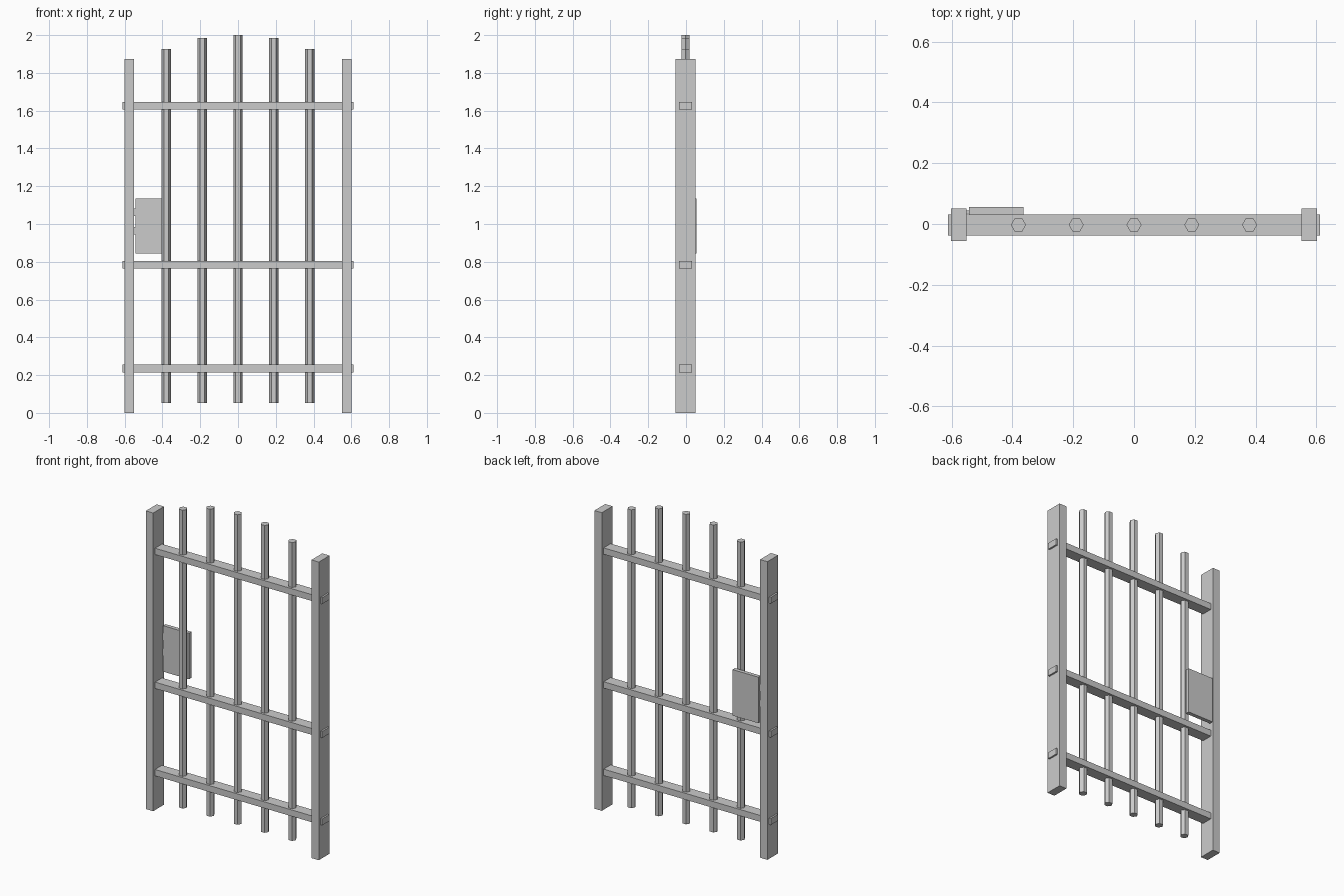
import bpy
import math

cube = bpy.data.objects.get("Cube")
if cube:
    bpy.data.objects.remove(cube, do_unlink=True)

# One plain grey metal
metal = bpy.data.materials.new("grey_metal")
metal.use_nodes = True
GREY = (0.6, 0.6, 0.6, 1.0)
metal.diffuse_color = GREY
metal.node_tree.nodes["Principled BSDF"].inputs["Base Color"].default_value = GREY

MID_Y = -0.003  # the gate's centre plane


def finish(name):
    obj = bpy.context.object
    obj.name = name
    obj.data.materials.append(metal)
    return obj


def box(name, x, y, z):
    """Box spanning the (low, high) pairs x, y and z."""
    spans = (x, y, z)
    bpy.ops.mesh.primitive_cube_add(size=1, location=[(a + b) / 2 for a, b in spans])
    bpy.context.object.scale = [b - a for a, b in spans]
    bpy.ops.object.transform_apply(location=False, rotation=False, scale=True)
    return finish(name)


# Side posts
post_y = (MID_Y - 0.0535, MID_Y + 0.0535)
box("right_post", (-0.601, -0.55), post_y, (0, 1.873))
box("left_post", (0.55, 0.601), post_y, (0, 1.873))

# Cross rails, poking through the posts
rail_y = (MID_Y - 0.035, MID_Y + 0.035)
for name, z in (("bottom", 0.235), ("middle", 0.784), ("top", 1.625)):
    box(name + "_rail", (-0.612, 0.612), rail_y, (z - 0.02, z + 0.02))

# Hexagonal bars, with tops stepping up in an arch
BAR_BOTTOM = 0.053
for i, top in enumerate((1.927, 1.984, 2.0, 1.984, 1.927)):
    bpy.ops.mesh.primitive_cylinder_add(
        vertices=6, radius=0.0247, depth=top - BAR_BOTTOM,
        location=((i - 2) * 0.19, MID_Y, (top + BAR_BOTTOM) / 2),
        rotation=(0, 0, math.radians(30)))
    finish(f"bar_{i + 1}")

# Lock case on the back, with two bolts into the post
box("lock_case", (-0.542, -0.363), (0.032, 0.0565), (0.845, 1.134))
for name, z in (("lower", 0.965), ("upper", 1.063)):
    box(name + "_bolt", (-0.56, -0.53), (0.034, 0.045), (z - 0.02, z + 0.02))
